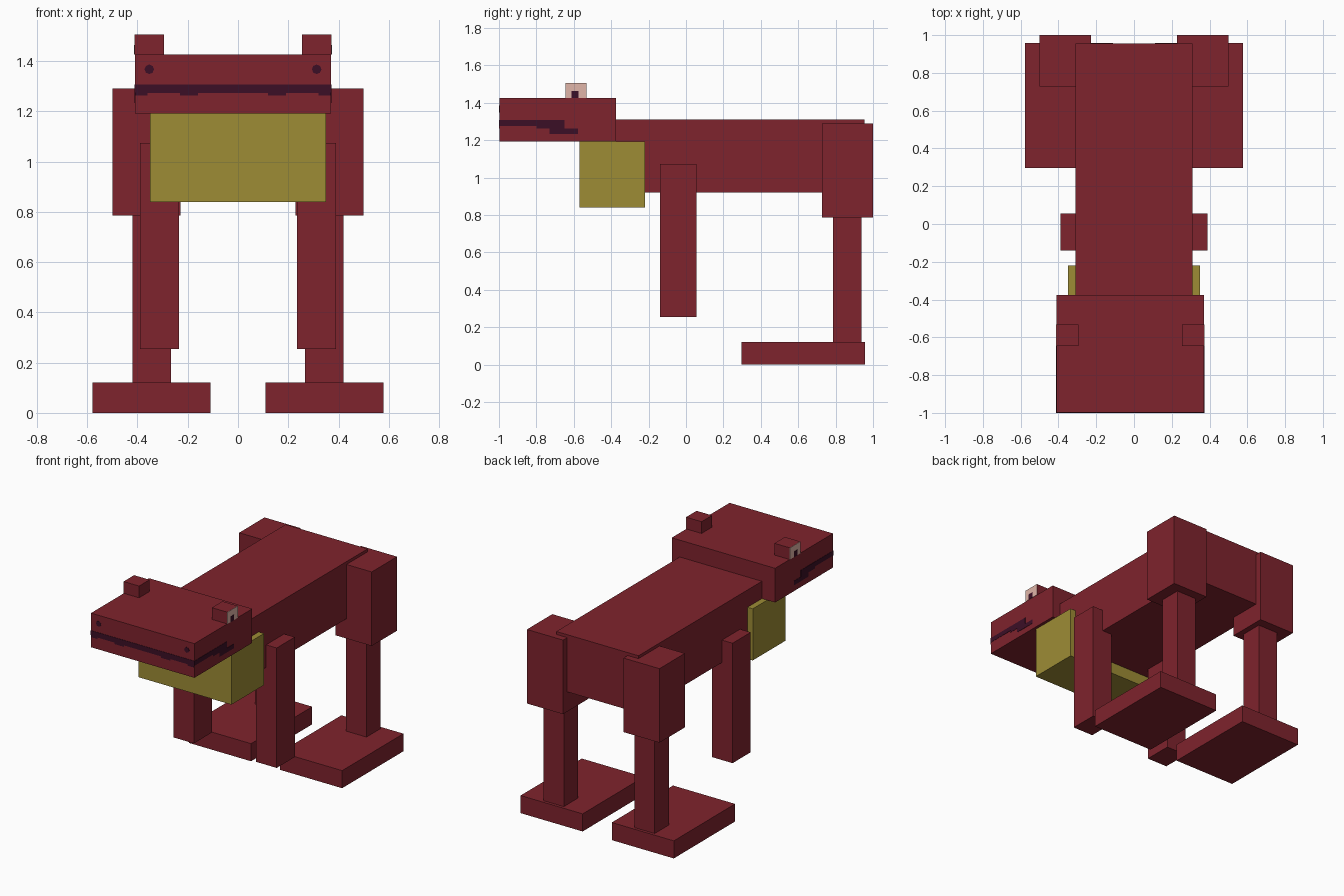
import bpy, bmesh
from math import radians
from mathutils import Matrix

if "Cube" in bpy.data.objects:
    bpy.data.objects.remove(bpy.data.objects["Cube"])


def srgb(name, hexcode):
    m = bpy.data.materials.new(name)
    lin = []
    for i in (0, 2, 4):
        c = int(hexcode[i:i + 2], 16) / 255
        lin.append(c / 12.92 if c <= 0.04045 else ((c + 0.055) / 1.055) ** 2.4)
    m.diffuse_color = (*lin, 1)
    m.use_nodes = True
    m.node_tree.nodes["Principled BSDF"].inputs["Base Color"].default_value = m.diffuse_color
    return m


RED = srgb("dark_red_skin", "7f232d")
YELLOW = srgb("yellow_throat", "9d8c35")
PURPLE = srgb("dark_purple", "3b0f26")
PINK = srgb("pale_pink_eye", "e0b5a8")


def finish(name, bm, mat):
    me = bpy.data.meshes.new(name)
    bm.to_mesh(me)
    bm.free()
    me.materials.append(mat)
    ob = bpy.data.objects.new(name, me)
    bpy.context.collection.objects.link(ob)
    return ob


def box(name, x, y, z, mat=RED):
    """Box spanning the (min, max) range on each axis."""
    bm = bmesh.new()
    bmesh.ops.create_cube(bm, size=1)
    for v in bm.verts:
        v.co = [r[0] if c < 0 else r[1] for c, r in zip(v.co, (x, y, z))]
    return finish(name, bm, mat)


def span(side, a, b):
    return tuple(sorted((side * a, side * b)))


# Torso, throat sac and the slightly off-centre head
box("torso", (-0.31, 0.31), (-0.40, 0.955), (0.92, 1.31))
box("throat_sac", (-0.35, 0.35), (-0.57, -0.22), (0.84, 1.192), YELLOW)
HX = -0.02          # head centre
HW = 0.39           # head half width
FRONT = -0.998      # front of the snout
T = 0.002           # painted plate thickness
box("head", (HX - HW, HX + HW), (FRONT, -0.375), (1.192, 1.425))

for s, tag in ((-1, "left"), (1, "right")):
    # Legs
    box(f"front_leg_{tag}", span(s, 0.235, 0.39), (-0.14, 0.055), (0.255, 1.073))
    box(f"thigh_{tag}", span(s, 0.228, 0.50), (0.727, 1.0), (0.785, 1.29))
    box(f"shin_{tag}", span(s, 0.266, 0.42), (0.785, 0.937), (0.12, 0.785))
    box(f"foot_{tag}", span(s, 0.11, 0.578), (0.297, 0.957), (0, 0.12))

    # Eye block with pale outer panel and pupil
    edge = HX + s * HW
    box(f"eye_{tag}", tuple(sorted((edge, edge - s * 0.115))),
        (-0.645, -0.532), (1.425, 1.505))
    box(f"eye_panel_{tag}", tuple(sorted((edge, edge + s * T))),
        (-0.645, -0.532), (1.425, 1.505), PINK)
    box(f"pupil_{tag}", tuple(sorted((edge, edge + s * 2 * T))),
        (-0.613, -0.575), (1.425, 1.463), PURPLE)

    # Mouth line along the side of the head, stepping down to the corner
    for i, (y0, y1, z0, z1) in enumerate(((FRONT - T, -0.65, 1.275, 1.307),
                                          (-0.80, -0.65, 1.262, 1.275),
                                          (-0.73, -0.577, 1.233, 1.262))):
        box(f"side_mouth_{tag}_{i}", tuple(sorted((edge, edge + s * T))),
            (y0, y1), (z0, z1), PURPLE)

    # Nostril
    bm = bmesh.new()
    bmesh.ops.create_cone(bm, cap_ends=True, segments=8, radius1=0.019,
                          radius2=0.019, depth=2 * T)
    bmesh.ops.transform(bm, verts=bm.verts, matrix=Matrix.Translation(
        (HX + s * 0.333, FRONT, 1.367)) @ Matrix.Rotation(radians(90), 4, 'X'))
    finish(f"nostril_{tag}", bm, PURPLE)

    # Small dips below the front mouth line
    for i, (a, b) in enumerate(((0.34, HW), (0.14, 0.21))):
        x = tuple(sorted((HX + s * a, HX + s * b)))
        box(f"mouth_dip_{tag}_{i}", x, (FRONT - T, FRONT), (1.262, 1.272), PURPLE)

# Mouth line across the snout
box("front_mouth", (HX - HW, HX + HW), (FRONT - T, FRONT), (1.272, 1.307), PURPLE)
